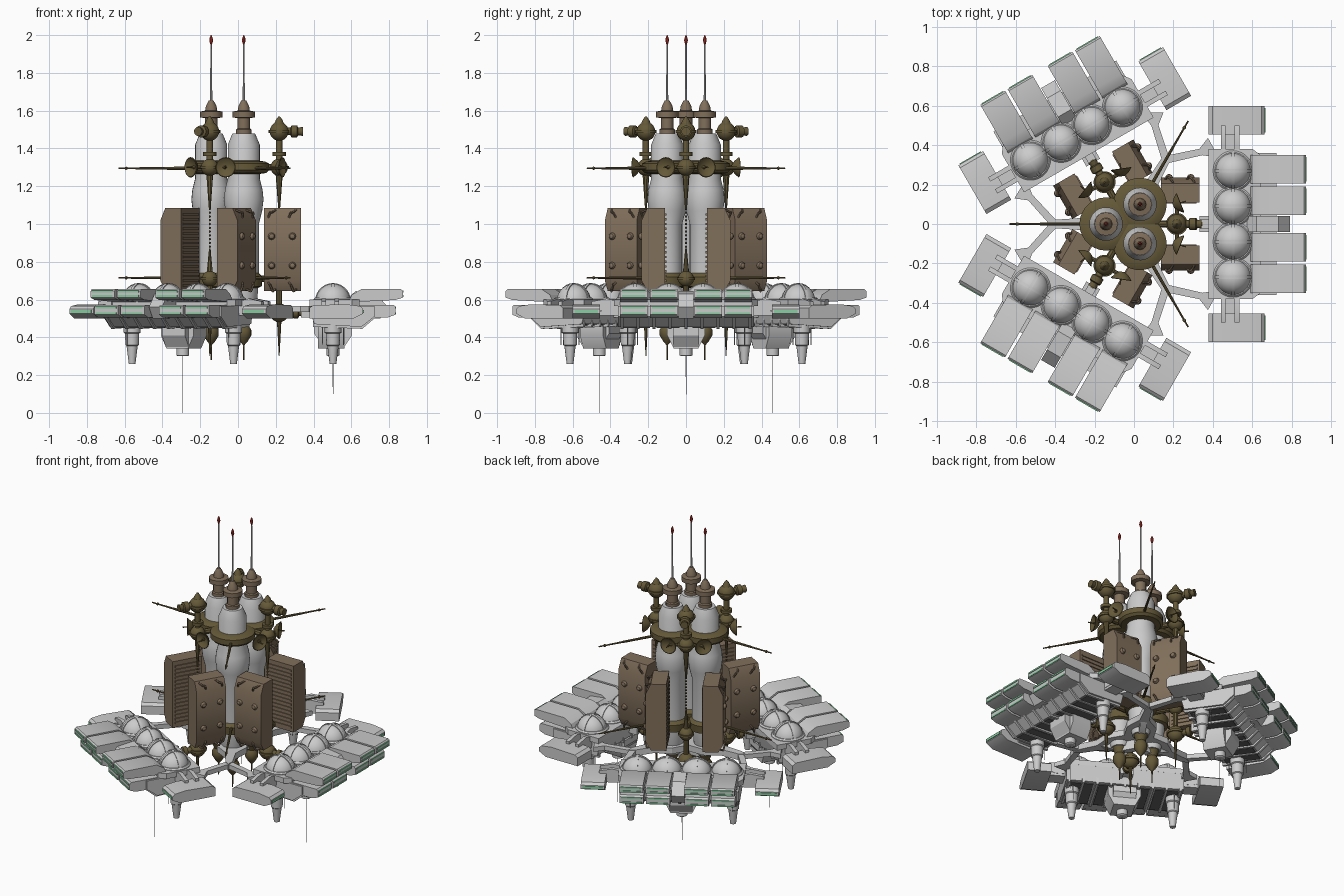
import bpy, bmesh, math
from mathutils import Vector, Matrix

CX = -0.027  # axis of the three-fold symmetry


def material(name, rgb):
    m = bpy.data.materials.new(name)
    m.diffuse_color = (*rgb, 1)
    return m


GOLD = material("bronze", (0.13, 0.10, 0.04))
BROWN = material("brown", (0.22, 0.16, 0.105))
GREEN = material("green", (0.25, 0.62, 0.36))
RED = material("red", (0.5, 0.04, 0.03))
DARK = material("dark_grey", (0.12, 0.12, 0.12))


def lathe(bm, prof, seg=16, origin=(0, 0, 0), axis=(0, 0, 1)):
    """Revolve (radius, height) points around an axis, with capped ends."""
    q = Vector((0, 0, 1)).rotation_difference(Vector(axis).normalized())
    rings = []
    for r, h in prof:
        rings.append([bm.verts.new(Vector(origin) + q @ Vector((
            r * math.cos(2 * math.pi * i / seg), r * math.sin(2 * math.pi * i / seg), h)))
            for i in range(seg)])
    for a, b in zip(rings, rings[1:]):
        for i in range(seg):
            j = (i + 1) % seg
            bm.faces.new((a[i], a[j], b[j], b[i]))
    bm.faces.new(rings[0][::-1])
    bm.faces.new(rings[-1])


def rod(bm, a, b, r1, r2=None, seg=8):
    d = Vector(b) - Vector(a)
    lathe(bm, [(r1, 0), (r1 if r2 is None else r2, d.length)], seg, a, d)


def ball(bm, c, r, seg=20):
    bmesh.ops.create_uvsphere(bm, u_segments=seg, v_segments=seg // 2, radius=r,
                              matrix=Matrix.Translation(c))


def box(bm, x0, x1, y0, y1, z0, z1):
    bmesh.ops.create_cube(bm, size=1, matrix=Matrix.Translation(
        ((x0 + x1) / 2, (y0 + y1) / 2, (z0 + z1) / 2)) @ Matrix.Diagonal((x1 - x0, y1 - y0, z1 - z0, 1)))


def prism(bm, pts, a0, a1, axis):
    """Extrude a 2D outline along axis 'x', 'y' or 'z'."""
    put = {"x": lambda p, a: (a, *p), "y": lambda p, a: (p[0], a, p[1]), "z": lambda p, a: (*p, a)}[axis]
    lo = [bm.verts.new(put(p, a0)) for p in pts]
    hi = [bm.verts.new(put(p, a1)) for p in pts]
    bm.faces.new(lo)
    bm.faces.new(hi[::-1])
    for i in range(len(pts)):
        j = (i + 1) % len(pts)
        bm.faces.new((lo[i], lo[j], hi[j], hi[i]))


def part(name, build, mat=None):
    """Build one sector's part and place it three times around the axis."""
    bm = bmesh.new()
    build(bm)
    bmesh.ops.recalc_face_normals(bm, faces=bm.faces)
    for f in bm.faces:
        f.smooth = True
    for e in bm.edges:
        e.smooth = e.calc_face_angle(0) < 0.55
    me = bpy.data.meshes.new(name)
    bm.to_mesh(me)
    bm.free()
    if mat:
        me.materials.append(mat)
    for k in range(3):
        ob = bpy.data.objects.new(f"{name}_{k + 1}", me)
        ob.location.x = CX
        ob.rotation_euler.z = k * 2 * math.pi / 3
        bpy.context.collection.objects.link(ob)


S = (-1, 1)
BX = -0.115  # bottle axis in the sector frame


# --- core: bottle tower, caps, masts, collars ---
def tower(bm):
    lathe(bm, [(0.05, 0.5), (0.07, 0.58), (0.08, 0.7), (0.08, 1.0), (0.098, 1.07), (0.105, 1.13),
               (0.1, 1.18), (0.085, 1.24), (0.085, 1.42), (0.06, 1.48)], 28, (BX, 0, 0))
    rod(bm, (BX, 0, 1.655), (BX, 0, 1.97), 0.006, 0.004)


def cap(bm):
    lathe(bm, [(0.042, 1.475), (0.042, 1.5), (0.034, 1.505), (0.034, 1.56), (0.06, 1.565), (0.06, 1.595),
               (0.032, 1.6), (0.028, 1.625), (0.012, 1.655)], 12, (BX, 0, 0))


def collar(bm):
    lathe(bm, [(0.085, 1.265), (0.12, 1.27), (0.135, 1.285), (0.135, 1.32), (0.115, 1.33), (0.085, 1.335)], 28, (BX, 0, 0))
    lathe(bm, [(0.06, 0.655), (0.095, 0.67), (0.1, 0.72), (0.08, 0.74)], 24, (BX, 0, 0))
    # nozzle bulb and spike beneath
    lathe(bm, [(0.05, 0.52), (0.035, 0.48), (0.028, 0.46), (0.04, 0.44), (0.04, 0.41), (0.022, 0.38),
               (0.005, 0.36), (0.003, 0.28)], 16, (BX, 0, 0))
    # long outward probes
    for z in (1.295, 0.715):
        rod(bm, (BX - 0.08, 0, z), (-0.45, 0, z), 0.009, 0.007)
        rod(bm, (-0.45, 0, z), (-0.605, 0, z), 0.006, 0.004)
        ball(bm, (-0.565, 0, z), 0.009, 8)


part("bottle_tower", tower)
part("tower_cap", cap, BROWN)
part("collar_and_probe", collar, GOLD)
part("mast_tip", lambda bm: lathe(bm, [(0.004, 1.95), (0.01, 1.97), (0.008, 1.985), (0.002, 2.0)], 8, (BX, 0, 0)), RED)


# --- bronze sensor pole between each pair of panels ---
def pole(bm):
    x = 0.245
    for z, r in ((1.49, 0.05), (1.3, 0.046), (0.71, 0.042), (0.53, 0.05)):
        ball(bm, (x, 0, z), r)
        lathe(bm, [(r + 0.006, z - 0.007), (r + 0.006, z + 0.007)], 20, (x, 0, 0))
    lathe(bm, [(0.026, 1.53), (0.018, 1.55), (0.004, 1.57)], 12, (x, 0, 0))
    rod(bm, (x, 0, 1.33), (x, 0, 1.46), 0.017, seg=12)
    lathe(bm, [(0.035, 1.36), (0.035, 1.38)], 12, (x, 0, 0))
    rod(bm, (x, 0, 1.28), (x, 0, 1.08), 0.02, 0.005)
    rod(bm, (x, 0, 0.73), (x, 0, 0.87), 0.018, 0.004)
    rod(bm, (x, 0, 0.68), (x, 0, 0.56), 0.016)
    rod(bm, (x, 0, 0.49), (x, 0, 0.3), 0.012, 0.002)
    for i in range(13):
        ball(bm, (x, 0, 0.84 + i * 0.02), 0.007, 6)
    # outward heads and inward braces
    lathe(bm, [(0.02, 0.04), (0.02, 0.06), (0.032, 0.065), (0.032, 0.095), (0.02, 0.1), (0.024, 0.125)], 14, (x, 0, 1.49), (1, 0, 0))
    lathe(bm, [(0.02, 0.04), (0.018, 0.07), (0.03, 0.075), (0.03, 0.1), (0.018, 0.105), (0.018, 0.13)], 14, (x, 0, 0.53), (1, 0, 0))
    for z in (1.3, 0.71):
        rod(bm, (0.05, 0, z), (x, 0, z), 0.018)
    # pair of dishes on a crossbar
    rod(bm, (x, -0.1, 1.3), (x, 0.1, 1.3), 0.01)
    for s in S:
        lathe(bm, [(0.012, -0.02), (0.035, -0.005), (0.054, 0.018), (0.05, 0.02), (0.03, 0.005), (0.004, 0)], 18,
              (x, s * 0.1, 1.3), (1, s * 0.4, 0))
        rod(bm, (x, s * 0.1, 1.3), (x + 0.045, s * 0.115, 1.3), 0.004)


part("sensor_pole", pole, GOLD)


# --- brown equipment panels ---
def panels(bm):
    for s in S:
        prism(bm, [(s * 0.11, 0.645), (s * 0.205, 0.645), (s * 0.235, 0.7), (s * 0.235, 1.02),
                   (s * 0.205, 1.085), (s * 0.11, 1.085)], 0.165, 0.36, "x")
        for i in range(16):  # ribs facing the pole
            z = 0.675 + i * 0.025
            box(bm, 0.18, 0.345, s * 0.11 - 0.006, s * 0.11 + 0.006, z - 0.006, z + 0.006)
        for x in (0.205, 0.315):
            for z in (0.78, 0.935):
                lathe(bm, [(0.019, 0), (0.019, 0.004), (0.013, 0.014), (0.004, 0.018)], 12, (x, s * 0.235, z), (0, s, 0))
            for z0, z1 in ((1.035, 1.075), (0.69, 0.655)):  # curved handles
                p = [(x - 0.018, s * 0.228, z0), (x - 0.008, s * 0.24, (z0 + z1) / 2 + 0.005),
                     (x + 0.006, s * 0.232, z1 - 0.012), (x + 0.02, s * 0.21, z1)]
                for a, b in zip(p, p[1:]):
                    rod(bm, a, b, 0.006, seg=6)


part("equipment_panel", panels, BROWN)


# --- hub plate and forked struts to the arms ---
def struts(bm):
    prism(bm, [(0, -0.09), (-0.16, -0.09), (-0.25, -0.03), (-0.37, -0.022), (-0.41, 0), (-0.37, 0.022),
               (-0.25, 0.03), (-0.16, 0.09), (0, 0.09)], 0.53, 0.57, "z")
    for s in S:
        prism(bm, [(-0.35, s * 0.0), (-0.39, s * -0.015), (-0.51, s * 0.12), (-0.58, s * 0.13),
                   (-0.52, s * 0.23), (-0.49, s * 0.15)], 0.535, 0.565, "z")
    prism(bm, [(0, 0.57), (-0.24, 0.535), (-0.1, 0.47), (0, 0.47)], -0.02, 0.02, "y")
    for s in S:  # clamp on the arm
        box(bm, 0.36, 0.43, s * 0.03 - 0.01, s * 0.03 + 0.01, 0.505, 0.56)
    box(bm, 0.37, 0.43, -0.035, 0.035, 0.515, 0.545)


part("hub_strut", struts)


# --- habitat arm: deck, keel, domes ---
def deck(bm):
    prism(bm, [(0.405, -0.38), (0.63, -0.38), (0.67, -0.35), (0.67, 0.35), (0.63, 0.38), (0.405, 0.38),
               (0.405, 0.42), (0.43, 0.42), (0.43, -0.42), (0.405, -0.42)][:6], 0.565, 0.6, "z")
    prism(bm, [(0.405, 0.566), (0.43, 0.47), (0.68, 0.455), (0.75, 0.51), (0.75, 0.566)], -0.36, 0.36, "y")
    prism(bm, [(0.6, 0.6), (0.65, 0.645), (0.76, 0.63), (0.82, 0.56), (0.78, 0.5), (0.6, 0.5)], -0.04, 0.04, "y")
    for y in (-0.27, -0.09, 0.09, 0.27):
        c = (0.53, y, 0.592)
        ball(bm, c, 0.091, 28)
        lathe(bm, [(0.102, -0.01), (0.102, 0.012), (0.094, 0.02)], 28, c)
        for ax in ((1, 0, 0), (0, 1, 0)):
            lathe(bm, [(0.095, -0.008), (0.095, 0.008)], 28, c, ax)
    for i in range(9):  # keel ribs
        y = -0.34 + i * 0.085
        prism(bm, [(0.42, 0.54), (0.425, 0.455), (0.685, 0.445), (0.755, 0.505), (0.7, 0.53)], y - 0.008, y + 0.008, "y")


def pads(bm):
    for s in S:
        for a, b in ((0.045, 0.19), (0.205, 0.35)):
            y0, y1 = sorted((s * a, s * b))
            prism(bm, [(0.61, 0.585), (0.63, 0.625), (0.68, 0.655), (0.89, 0.655), (0.9, 0.645), (0.9, 0.61),
                       (0.86, 0.598)], y0, y1, "y")
            prism(bm, [(0.61, 0.5), (0.61, 0.55), (0.64, 0.572), (0.85, 0.572), (0.86, 0.562), (0.86, 0.52),
                       (0.82, 0.505)], y0, y1, "y")
        # end pad with two-prong clamp
        y0, y1 = sorted((s * 0.455, s * 0.6))
        prism(bm, [(0.405, 0.5), (0.405, 0.555), (0.425, 0.57), (0.6, 0.575), (0.675, 0.565), (0.69, 0.55),
                   (0.69, 0.525), (0.64, 0.5)], y0, y1, "y")
        for x in (0.48, 0.55):
            prism(bm, [(s * 0.35, 0.53), (s * 0.35, 0.59), (s * 0.42, 0.605), (s * 0.5, 0.59), (s * 0.5, 0.56),
                       (s * 0.42, 0.53)], x - 0.012, x + 0.012, "x")
        box(bm, 0.47, 0.56, *sorted((s * 0.35, s * 0.47)), 0.515, 0.54)


def windows(bm):
    for s in S:
        for a, b in ((0.055, 0.18), (0.215, 0.34)):
            y0, y1 = sorted((s * a, s * b))
            for x, z in ((0.895, 0.618), (0.895, 0.642), (0.855, 0.526), (0.855, 0.557)):
                box(bm, x - 0.01, x + 0.009, y0, y1, z - 0.005, z + 0.005)
        y0, y1 = sorted((s * 0.465, s * 0.59))
        box(bm, 0.68, 0.695, y0, y1, 0.53, 0.546)


def thrusters(bm):
    for s in S:
        lathe(bm, [(0.045, 0.47), (0.045, 0.425), (0.038, 0.42), (0.036, 0.36), (0.03, 0.355), (0.018, 0.26)], 14,
              (0.53, s * 0.31, 0))
        for dx in (-0.055, 0.055):
            rod(bm, (0.53 + dx, s * 0.31, 0.46), (0.53 + dx, s * 0.31, 0.36), 0.003, 0.002, 5)
    # centre pod with a drum and a hanging aerial
    prism(bm, [(-0.1, 0.46), (-0.1, 0.41), (-0.065, 0.34), (0.065, 0.34), (0.1, 0.41), (0.1, 0.46)], 0.45, 0.59, "x")
    prism(bm, [(0.43, 0.46), (0.43, 0.42), (0.48, 0.35), (0.59, 0.35), (0.63, 0.41), (0.63, 0.46)], -0.07, 0.07, "y")
    lathe(bm, [(0.034, 0.345), (0.034, 0.305), (0.026, 0.3)], 16, (0.53, 0, 0))
    rod(bm, (0.53, 0, 0.3), (0.53, 0, 0.0), 0.002, 0.001, 5)


def underside(bm):
    for s in S:  # dark inset panels under the keel
        for a, b in ((0.035, 0.155), (0.19, 0.345)):
            y0, y1 = sorted((s * a, s * b))
            prism(bm, [(0.45, 0.47), (0.45, 0.464), (0.67, 0.45), (0.67, 0.47)], y0, y1, "y")


part("arm_deck", deck)
part("arm_pads", pads)
part("pad_windows", windows, GREEN)
part("arm_thrusters", thrusters)
part("keel_panels", underside, DARK)
